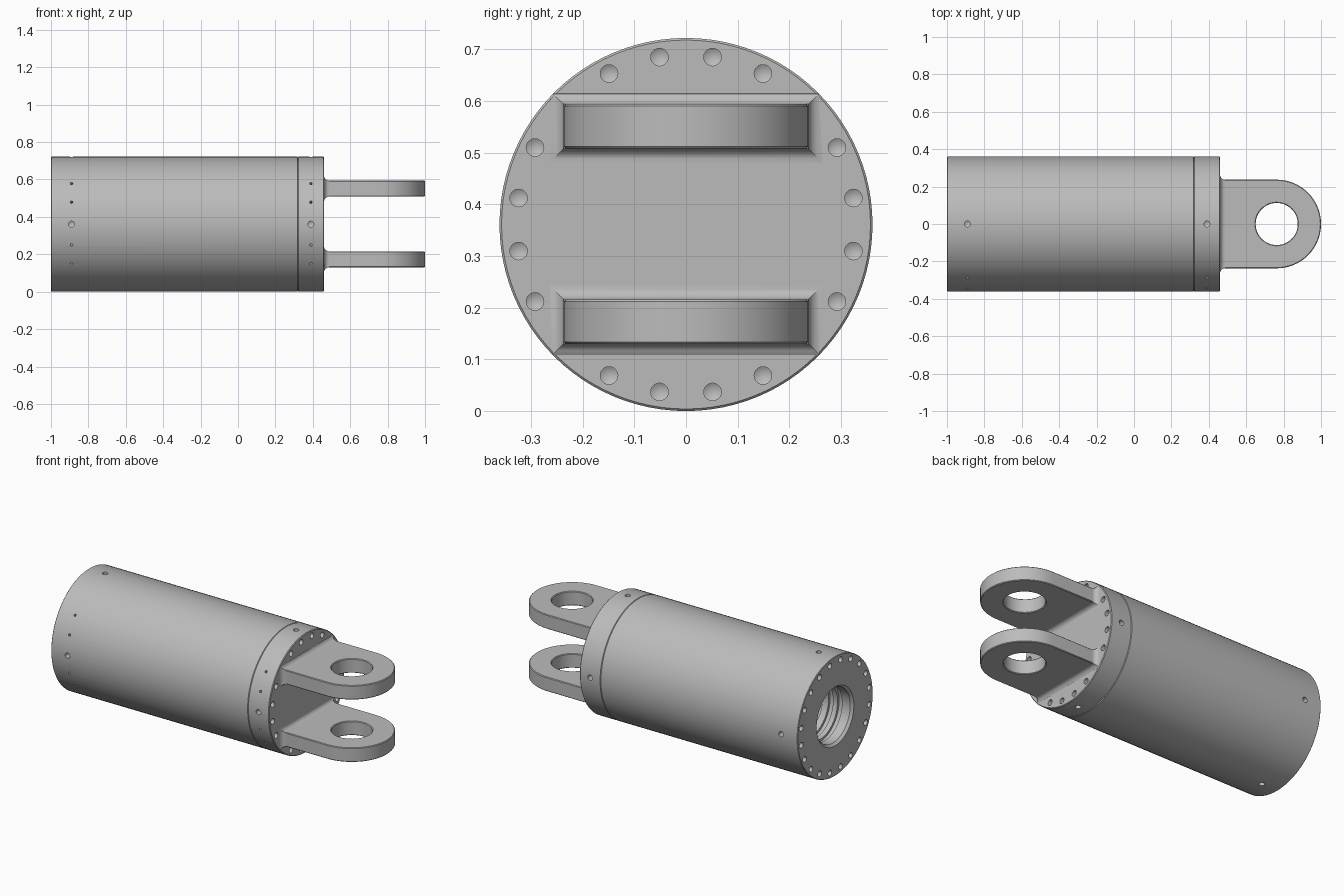
import bpy, bmesh, math
from mathutils import Vector, Matrix

if "Cube" in bpy.data.objects:
    bpy.data.objects.remove(bpy.data.objects["Cube"])

R = 0.361            # body radius, also the height of its axis
SEAM, END = 0.32, 0.46
EYE_X, EYE_R, HALF_W = 0.763, 0.1125, 0.237

steel = bpy.data.materials.new("steel grey")
steel.use_nodes = True
steel.diffuse_color = (0.5, 0.5, 0.5, 1)
steel.node_tree.nodes["Principled BSDF"].inputs["Base Color"].default_value = (0.5, 0.5, 0.5, 1)


def make_object(name, bm):
    bmesh.ops.recalc_face_normals(bm, faces=bm.faces)
    mesh = bpy.data.meshes.new(name)
    bm.to_mesh(mesh)
    bm.free()
    mesh.materials.append(steel)
    obj = bpy.data.objects.new(name, mesh)
    bpy.context.collection.objects.link(obj)
    return obj


def smooth(obj):
    bpy.ops.object.select_all(action='DESELECT')
    obj.select_set(True)
    bpy.context.view_layer.objects.active = obj
    bpy.ops.object.shade_smooth_by_angle(angle=math.radians(30))


def lathe(name, profile, steps=96):
    """Spin (x, radius) points about the body axis."""
    bm = bmesh.new()
    verts = [bm.verts.new((x, 0, r)) for x, r in profile]
    edges = [bm.edges.new(pair) for pair in zip(verts, verts[1:])]
    bmesh.ops.spin(bm, geom=verts + edges, cent=(0, 0, 0), axis=(1, 0, 0),
                   angle=math.tau, steps=steps, use_duplicate=False)
    bmesh.ops.remove_doubles(bm, verts=bm.verts, dist=1e-5)
    bmesh.ops.translate(bm, verts=bm.verts, vec=(0, 0, R))
    return make_object(name, bm)


def drill(bm, mouth, inward, radius, depth):
    """Add a drill shape with a pointed tip, starting just outside the mouth."""
    inward = Vector(inward).normalized()
    turn = inward.to_track_quat('Z', 'Y').to_matrix().to_4x4()
    place = Matrix.Translation(Vector(mouth)) @ turn
    rings = []
    for z in (-0.02, depth):
        rings.append([bm.verts.new(place @ Vector((radius * math.cos(a), radius * math.sin(a), z)))
                      for a in (math.tau * i / 20 for i in range(20))])
    tip = bm.verts.new(place @ Vector((0, 0, depth + radius * 0.6)))
    bm.faces.new(rings[0])
    for i in range(20):
        j = (i + 1) % 20
        bm.faces.new((rings[0][i], rings[0][j], rings[1][j], rings[1][i]))
        bm.faces.new((rings[1][i], rings[1][j], tip))


# Body: solid head, seam, barrel, and a bore with seal grooves
profile = [(0.28, 0), (0.28, 0.28), (-0.6, 0.28), (-0.6, 0.165)]
for x in (-0.66, -0.73, -0.80, -0.87, -0.93):
    profile += [(x + 0.03, 0.165), (x + 0.03, 0.18), (x, 0.18), (x, 0.165)]
profile += [(-0.985, 0.165), (-1, 0.178), (-1, R - 0.003), (-0.997, R),
            (SEAM - 0.003, R), (SEAM, R - 0.004), (SEAM + 0.003, R),
            (END - 0.004, R), (END, R - 0.004), (END, 0)]
body = lathe("cylinder_body", profile)

# Bolt holes in both ends, pin holes around the sides
holes = bmesh.new()
for i in range(20):
    a = math.radians(9 + 18 * i)
    y, z = 0.328 * math.cos(a), R + 0.328 * math.sin(a)
    drill(holes, (-1, y, z), (1, 0, 0), 0.017, 0.045)
    if i % 5 != 2:      # corners taken up by the lug roots
        drill(holes, (END, y, z), (-1, 0, 0), 0.017, 0.035)
for x in (-0.89, 0.39):
    sides = [(d, 0.016) for d in (0, 90, 180, 270)]
    sides += [(180 + d, 0.007) for d in (-37, -19, 18, 36)]
    for deg, radius in sides:
        a = math.radians(deg)
        out = Vector((0, math.cos(a), math.sin(a)))
        drill(holes, Vector((x, 0, R)) + out * R, -out, radius, 0.04)
cutter = make_object("hole_cutter", holes)
cutter.hide_render = True

cut = body.modifiers.new("holes", 'BOOLEAN')
cut.operation = 'DIFFERENCE'
cut.solver = 'EXACT'
cut.object = cutter
deps = bpy.context.evaluated_depsgraph_get()
body_mesh = bpy.data.meshes.new_from_object(body.evaluated_get(deps))
body.modifiers.clear()
body.data = body_mesh
bpy.data.objects.remove(cutter)
smooth(body)


def lug(name, z0, z1):
    """Flat plate with a round end and an eye."""
    n = 32
    outer = [(EYE_X + HALF_W * math.cos(a), HALF_W * math.sin(a))
             for a in (math.pi * (i / n - 0.5) for i in range(n + 1))]
    outer = [(END - 0.01, -HALF_W)] + outer + [(END - 0.01, HALF_W)]
    eye = [(EYE_X + EYE_R * math.cos(a), EYE_R * math.sin(a))
           for a in (math.tau * i / 48 for i in range(48))]
    bm = bmesh.new()
    edges = []
    for loop in (outer, eye):
        vs = [bm.verts.new((x, y, z0)) for x, y in loop]
        edges += [bm.edges.new((vs[i], vs[(i + 1) % len(vs)])) for i in range(len(vs))]
    bmesh.ops.triangle_fill(bm, edges=edges, use_beauty=True)
    up = bmesh.ops.extrude_face_region(bm, geom=bm.faces[:])["geom"]
    bmesh.ops.translate(bm, vec=(0, 0, z1 - z0),
                        verts=[g for g in up if isinstance(g, bmesh.types.BMVert)])
    obj = make_object(name, bm)
    bevel = obj.modifiers.new("edge", 'BEVEL')
    bevel.width = 0.004
    bevel.segments = 1
    bevel.angle_limit = math.radians(60)
    smooth(obj)


def root(name, z0, z1, fillet=0.027, n=6):
    """Concave fillet flaring from the lug onto the head face."""
    bm = bmesh.new()
    rings = []
    for i in range(n + 1):
        a = math.pi / 2 * i / n
        grow = fillet * (1 - math.sin(a))
        x = END + fillet * (1 - math.cos(a))
        ring = []
        for y, z in ((-HALF_W, z0), (HALF_W, z0), (HALF_W, z1), (-HALF_W, z1)):
            p = Vector((0, y + math.copysign(grow, y), z - R + (grow if z == z1 else -grow)))
            if p.length > R:
                p *= R / p.length
            ring.append(bm.verts.new((x, p.y, p.z + R)))
        rings.append(ring)
    for r0, r1 in zip(rings, rings[1:]):
        for i in range(4):
            j = (i + 1) % 4
            bm.faces.new((r0[i], r0[j], r1[j], r1[i]))
    bm.faces.new(rings[0])
    bm.faces.new(rings[-1])
    smooth(make_object(name, bm))


# Clevis: a pair of matching lugs
for side, z0, z1 in (("lower", 0.13, 0.216), ("upper", 0.508, 0.594)):
    lug(side + "_lug", z0, z1)
    root(side + "_lug_root", z0, z1)
